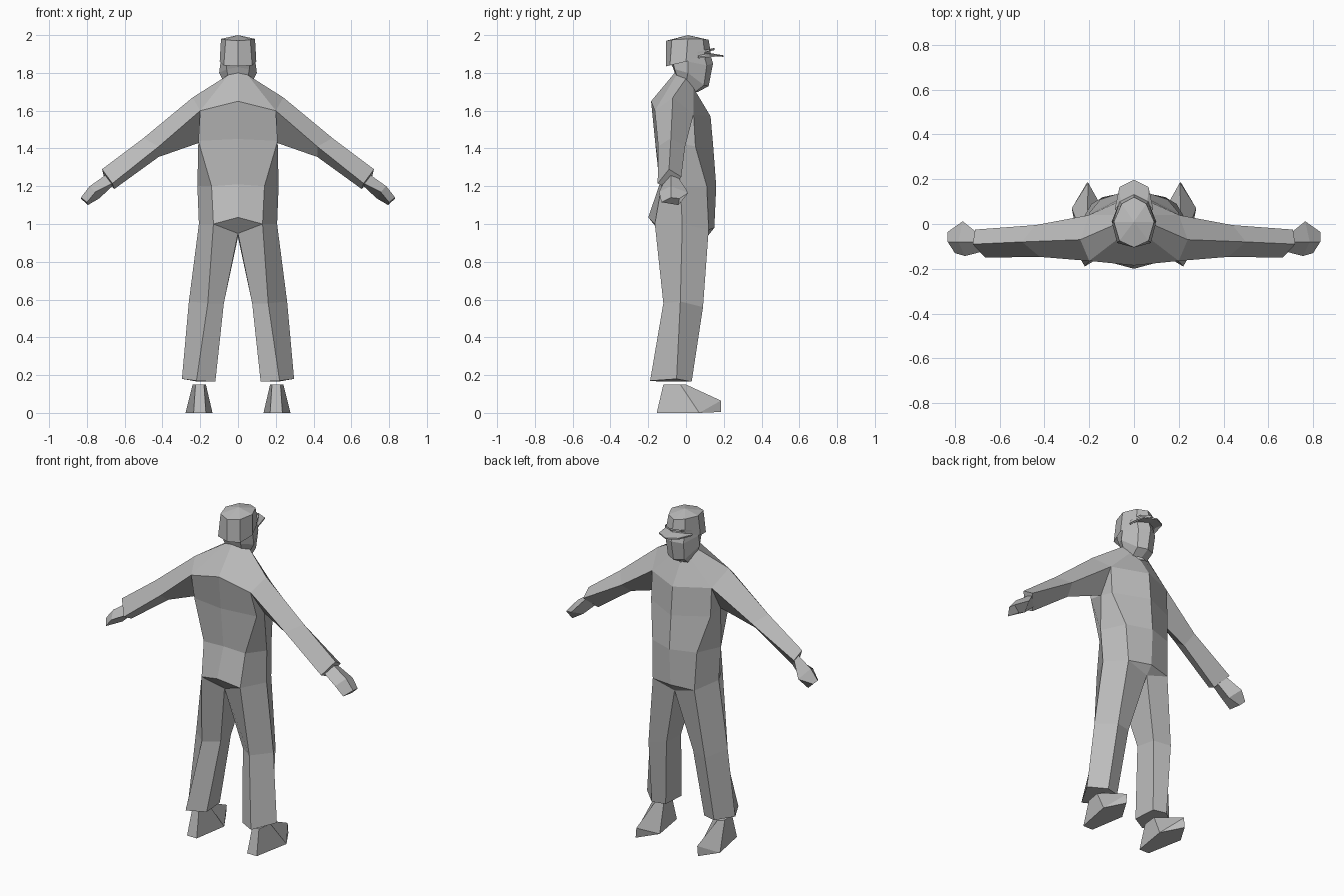
import bpy, bmesh

if "Cube" in bpy.data.objects:
    bpy.data.objects.remove(bpy.data.objects["Cube"])

grey = bpy.data.materials.new("plain grey")
grey.diffuse_color = (0.5, 0.5, 0.5, 1)
grey.use_nodes = True
grey.node_tree.nodes["Principled BSDF"].inputs["Base Color"].default_value = grey.diffuse_color


class Part:
    """Collects faces for the +x half; finish() mirrors it and makes the object."""

    def __init__(self, name):
        self.name, self.bm = name, bmesh.new()

    def row(self, *pts):
        return [self.bm.verts.new(p) for p in pts]

    def face(self, *vs):
        self.bm.faces.new(vs)

    def strip(self, a, b, closed=False, skip=()):
        n = len(a)
        for i in range(n if closed else n - 1):
            if i not in skip:
                j = (i + 1) % n
                self.face(a[i], a[j], b[j], b[i])

    def finish(self):
        bm = self.bm
        bmesh.ops.mirror(bm, geom=bm.verts[:] + bm.edges[:] + bm.faces[:],
                         axis='X', merge_dist=0.0005)
        bmesh.ops.recalc_face_normals(bm, faces=bm.faces)
        me = bpy.data.meshes.new(self.name)
        bm.to_mesh(me)
        bm.free()
        me.materials.append(grey)
        ob = bpy.data.objects.new(self.name, me)
        bpy.context.collection.objects.link(ob)
        return ob


# Overalls: torso rows run from centre back, round the side, to centre front
p = Part("overalls")
collar = p.row((0, -.06, 1.80), (.05, -.05, 1.79), (.08, 0, 1.77), (.06, .04, 1.72), (0, .055, 1.69))
shoulder = p.row((0, -.185, 1.65), (.2, -.165, 1.6), (.24, -.07, 1.67), (.2, .04, 1.58), (0, .13, 1.57))
armpit = p.row((0, -.165, 1.45), (.21, -.12, 1.44), (.205, -.04, 1.43), (.2, .05, 1.41), (0, .145, 1.40))
waist = p.row((0, -.14, 1.21), (.14, -.13, 1.2), (.215, -.03, 1.2), (.15, .11, 1.2), (0, .16, 1.2))
hip = p.row((0, -.2, 1.035), (.13, -.165, 1.0), (.207, -.02, 1.0), (.14, .12, .97), (0, .15, .98))
p.strip(collar, shoulder)
p.strip(shoulder, armpit, skip=(1, 2))
p.strip(armpit, waist)
p.strip(waist, hip)

# Sleeves: back, top, front, bottom
p.face(shoulder[1], armpit[1], armpit[2])
p.face(shoulder[3], armpit[3], armpit[2])
arm = [shoulder[1], shoulder[2], shoulder[3], armpit[2]]
elbow = p.row((.42, -.147, 1.41), (.5, -.08, 1.455), (.44, -.005, 1.41), (.42, -.07, 1.355))
cuff = p.row((.665, -.15, 1.215), (.72, -.09, 1.29), (.71, -.025, 1.25), (.655, -.09, 1.185))
p.strip(arm, elbow, True)
p.strip(elbow, cuff, True)
p.face(*cuff)

# Trouser legs, meeting along a crotch edge
crotch = p.row((0, .11, .93), (0, -.13, .95))
p.face(hip[0], hip[1], crotch[1])
p.face(hip[4], hip[3], crotch[0])
thigh = [hip[1], hip[2], hip[3], crotch[0], crotch[1]]
knee = p.row((.16, -.12, .58), (.26, -.03, .59), (.19, .09, .56), (.09, .06, .57), (.075, -.06, .58))
hem = p.row((.22, -.19, .17), (.297, -.05, .18), (.21, .03, .165), (.13, .01, .165), (.12, -.13, .165))
p.strip(thigh, knee, True)
p.strip(knee, hem, True)
p.face(*hem)
p.finish()

# Hands: wrist, knuckles, fingertip
p = Part("hands")
wrist = p.row((.665, -.12, 1.215), (.7, -.08, 1.26), (.7, -.04, 1.245), (.665, -.07, 1.2))
knuckle = p.row((.755, -.143, 1.17), (.785, -.08, 1.2), (.765, .012, 1.165), (.735, -.06, 1.135))
tip = p.row((.8, -.13, 1.115), (.832, -.08, 1.14), (.832, -.035, 1.135), (.795, -.04, 1.1))
p.face(*wrist)
p.strip(wrist, knuckle, True)
p.strip(knuckle, tip, True)
p.face(*tip)
p.finish()

# Shoes: sole and upper outlines from heel round the outside
p = Part("shoes")
sole = p.row((.17, -.155, .0), (.235, -.155, .0), (.278, .07, .0), (.21, .185, .005), (.135, .06, .0))
upper = p.row((.18, -.12, .15), (.225, -.12, .15), (.24, -.03, .15), (.21, .0, .15), (.17, -.03, .15))
toe = p.row((.205, .185, .065))[0]
p.face(*sole)
p.face(*upper)
p.strip(sole, upper, True, skip=(2, 3))
p.face(sole[2], sole[3], toe)
p.face(sole[4], sole[3], toe)
p.face(sole[2], toe, upper[3], upper[2])
p.face(sole[4], toe, upper[3], upper[4])
p.finish()

# Head: neck, jaw, cheeks, brow
p = Part("head")
neck = p.row((0, -.05, 1.77), (.05, -.04, 1.76), (.07, 0, 1.74), (.05, .05, 1.70), (0, .065, 1.70))
jaw = p.row((0, -.07, 1.83), (.06, -.06, 1.82), (.1, .01, 1.80), (.055, .095, 1.735), (0, .12, 1.73))
cheek = p.row((0, -.09, 1.86), (.065, -.07, 1.86), (.092, .01, 1.86), (.06, .11, 1.84), (0, .143, 1.85))
brow = p.row((0, -.09, 1.91), (.065, -.07, 1.91), (.09, .01, 1.91), (.055, .09, 1.91), (0, .125, 1.91))
p.strip(neck, jaw)
p.strip(jaw, cheek)
p.strip(cheek, brow)
p.finish()

# Cap crown
p = Part("cap")
band = p.row((0, -.105, 1.835), (.075, -.085, 1.84), (.097, 0, 1.86), (.065, .1, 1.895), (0, .132, 1.90))
rim = p.row((0, -.105, 1.97), (.065, -.075, 1.975), (.09, .01, 1.98), (.055, .09, 1.98), (0, .12, 1.975))
peak = p.row((0, .01, 2.0))[0]
p.strip(band, rim)
for a, b in zip(rim, rim[1:]):
    p.face(a, b, peak)
p.finish()

# Thin cap visor with a strap raised above it
p = Part("visor")
for dz in (0, -.008):
    inner = p.row((.085, .06, 1.89 + dz), (.06, .1, 1.90 + dz), (0, .125, 1.905 + dz))
    outer = p.row((.085, .07, 1.885 + dz), (.065, .165, 1.895 + dz), (0, .198, 1.893 + dz))
    p.strip(inner, outer)
    if dz == 0:
        top = outer
p.strip(top, outer)
p.finish()

p = Part("cap_strap")
low = p.row((.08, .06, 1.90), (.055, .125, 1.915), (0, .15, 1.92))
high = p.row((.08, .06, 1.91), (.055, .125, 1.927), (0, .15, 1.932))
p.strip(low, high)
p.finish()
